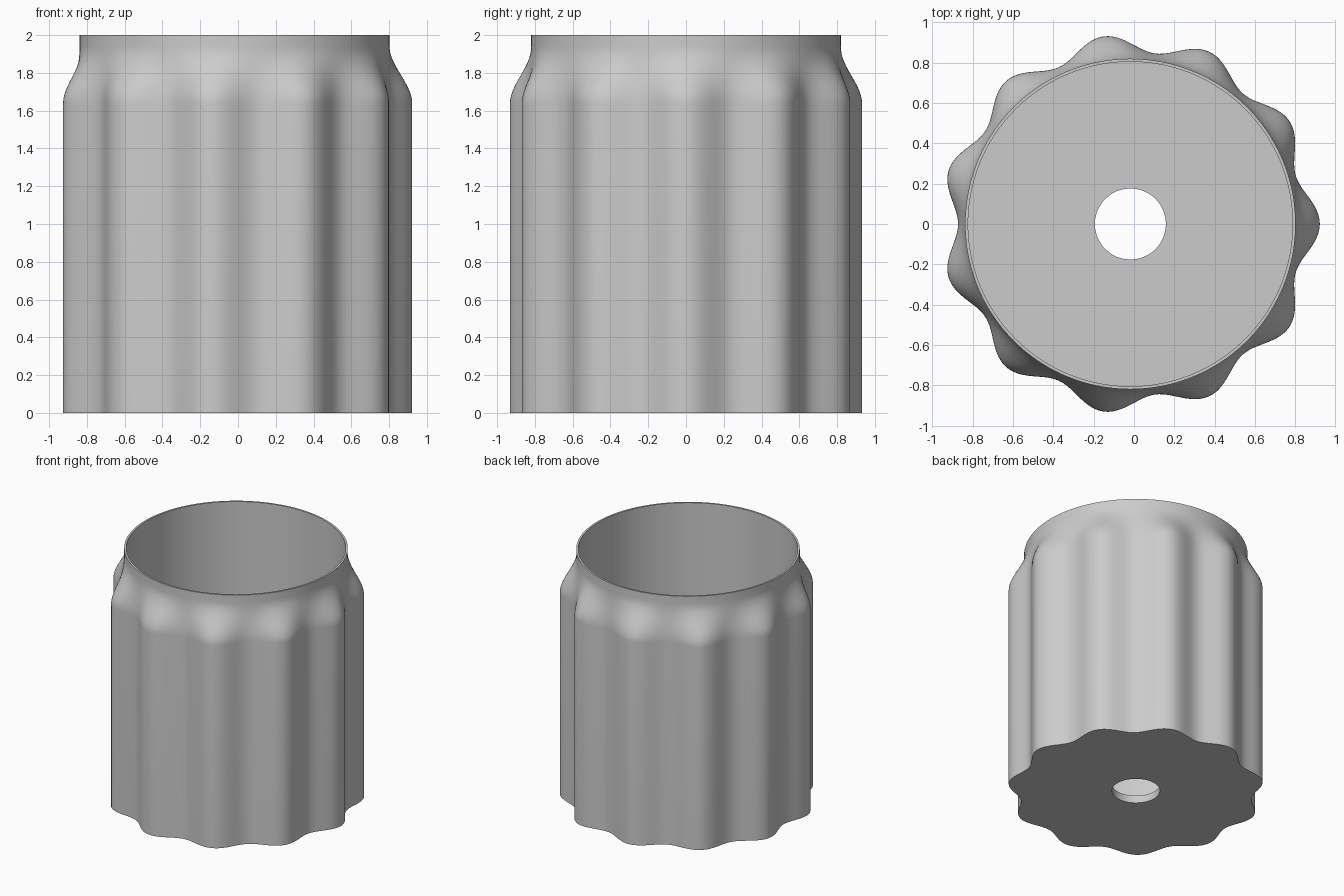
import bpy, bmesh
from math import cos, sin, tau, radians

cube = bpy.data.objects.get("Cube")
if cube:
    bpy.data.objects.remove(cube)

SEG = 264          # divisible by the lobe count
LOBES = 11
CENTRE_X = -0.018
RIM_R, BORE_R, HOLE_R = 0.82, 0.805, 0.176
FLOOR_Z = 0.06

grey = bpy.data.materials.new("plain grey")
grey.use_nodes = True
colour = (0.6, 0.6, 0.6, 1)
grey.diffuse_color = colour
grey.node_tree.nodes["Principled BSDF"].inputs["Base Color"].default_value = colour


def circle(radius):
    return lambda a: radius


def fluted(blend):
    """Lobed outline fading into the round rim as blend goes 0 to 1."""
    def radius(a):
        lobed = 0.8975 + 0.0425 * cos(LOBES * a)
        return lobed + (RIM_R - lobed) * blend
    return radius


# Closed section: hole, underside, fluted wall, shoulder, rim, bore, floor
rings = [(circle(HOLE_R), 0), (fluted(0), 0)]
STEPS = 14
for i in range(STEPS + 1):
    t = i / STEPS
    rings.append((fluted(t * t * (3 - 2 * t)), 1.64 + 0.30 * t))
rings += [(circle(RIM_R), 2), (circle(BORE_R), 2),
          (circle(BORE_R), FLOOR_Z), (circle(HOLE_R), FLOOR_Z)]

bm = bmesh.new()
loops = []
for radius, z in rings:
    angles = [tau * k / SEG for k in range(SEG)]
    loops.append([bm.verts.new((CENTRE_X + radius(a) * cos(a), radius(a) * sin(a), z))
                  for a in angles])
for lower, upper in zip(loops, loops[1:] + loops[:1]):
    for k in range(SEG):
        n = (k + 1) % SEG
        bm.faces.new((lower[k], lower[n], upper[n], upper[k]))
bmesh.ops.recalc_face_normals(bm, faces=bm.faces)

mesh = bpy.data.meshes.new("fluted_pot")
bm.to_mesh(mesh)
bm.free()
mesh.materials.append(grey)
pot = bpy.data.objects.new("fluted_pot", mesh)
bpy.context.collection.objects.link(pot)

# Smooth walls, sharp rim and base edges
bpy.ops.object.select_all(action="DESELECT")
pot.select_set(True)
bpy.context.view_layer.objects.active = pot
bpy.ops.object.shade_smooth_by_angle(angle=radians(35))
